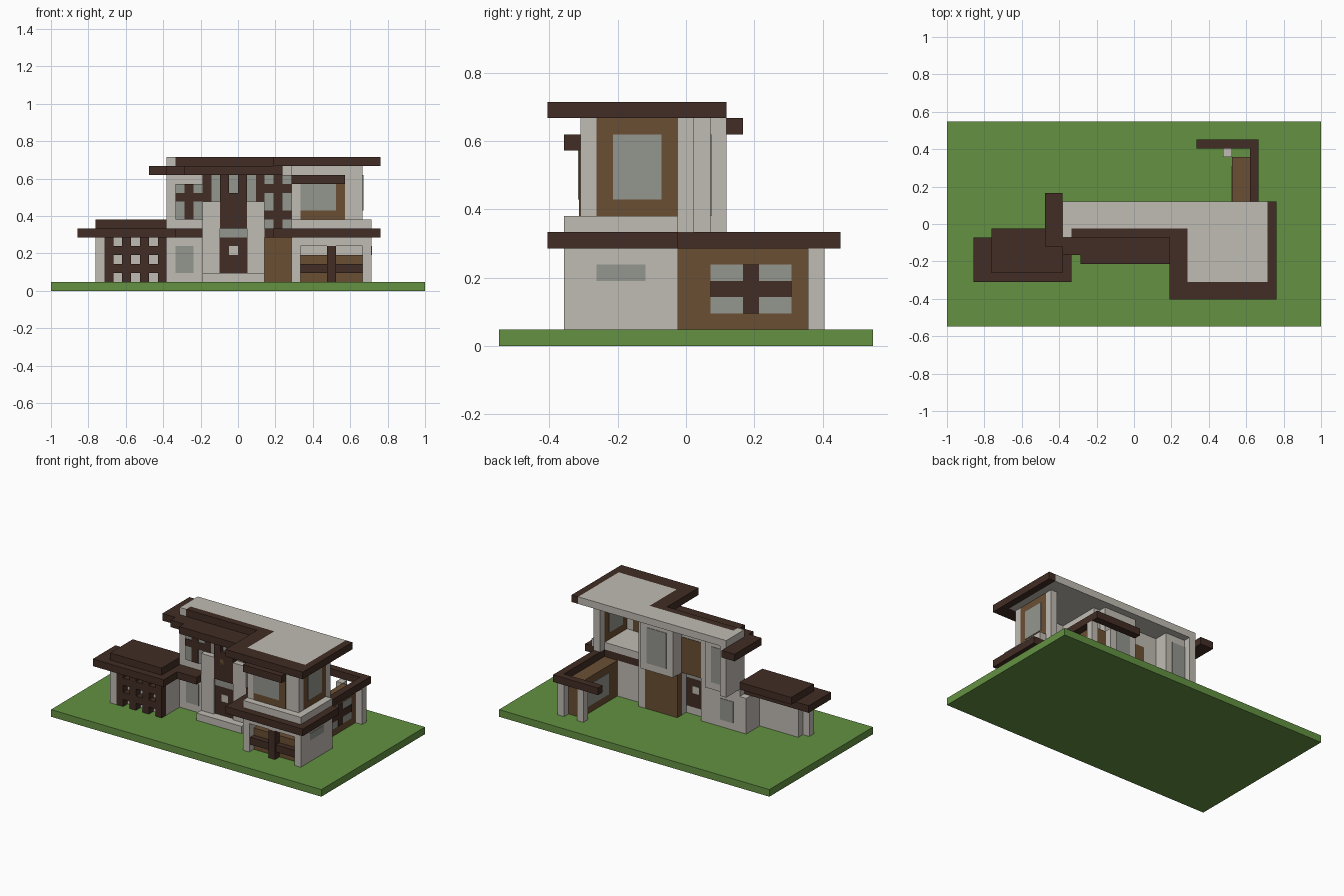
import bpy
import bmesh

if "Cube" in bpy.data.objects:
    bpy.data.objects.remove(bpy.data.objects["Cube"], do_unlink=True)

UNIT = 2 / 42      # the house is laid out on a block grid
WIDTH, DEPTH = 42, 23


def material(name, r, g, b):
    mat = bpy.data.materials.new(name)
    mat.use_nodes = True
    mat.diffuse_color = (r, g, b, 1)
    mat.node_tree.nodes["Principled BSDF"].inputs["Base Color"].default_value = (r, g, b, 1)
    return mat


grass = material("grass green", .125, .285, .054)
plaster = material("pale plaster", .53, .50, .455)
timber = material("dark timber", .054, .026, .018)
wood = material("brown wood", .147, .078, .034)
glass = material("grey glass", .295, .303, .273)


def box(name, mat, across, deep, high):
    """Box spanning grid ranges: across (x), deep (front to back), high (z)."""
    mesh = bpy.data.meshes.new(name)
    bm = bmesh.new()
    bmesh.ops.create_cube(bm, size=1)
    for v in bm.verts:
        v.co.x = (across[v.co.x > 0] - WIDTH / 2) * UNIT
        v.co.y = (deep[v.co.y > 0] - DEPTH / 2) * UNIT
        v.co.z = high[v.co.z > 0] * UNIT
    bm.to_mesh(mesh)
    bm.free()
    mesh.materials.append(mat)
    obj = bpy.data.objects.new(name, mesh)
    bpy.context.collection.objects.link(obj)
    return obj


def skin(name, mat, across, deep, high, layer=1):
    """Box slightly thickened along its thinnest direction, so it shows on both faces."""
    spans = [list(across), list(deep), list(high)]
    thin = min(spans, key=lambda s: s[1] - s[0])
    thin[0] -= .07 * layer
    thin[1] += .07 * layer
    return box(name, mat, *spans)


box("lawn", grass, (0, WIDTH), (0, DEPTH), (0, 1))

# Side pavilion with a timber lattice
box("pavilion_eave", timber, (3, 14), (5, 10), (6, 7))
box("pavilion_roof", timber, (5, 13), (6, 11), (7, 8))
box("pavilion_post", plaster, (5, 6), (6, 7), (1, 6))
box("pavilion_wall", plaster, (6, 13), (7, 8), (1, 6))
box("pavilion_end_wall", plaster, (12, 13), (8, 11), (1, 6))
for i in range(6, 13, 2):
    box("lattice_upright", timber, (i, i + 1), (6, 7), (1, 6))
for k in (2, 4):
    for i in (7, 9, 11):
        box("lattice_rail", timber, (i, i + 1), (6, 7), (k, k + 1))

# Lower left wall
box("lower_left_wall", plaster, (13, 17), (10, 11), (1, 7))
skin("lower_left_window", glass, (14, 16), (10, 11), (2, 5))
box("left_canopy", timber, (14, 17), (8, 10), (6, 7))

# Entrance tower
box("entrance_step", plaster, (17, 24), (8, 10), (1, 2))
for side, span in (("left", (17, 19)), ("right", (22, 24))):
    box(side + "_tower_pier", plaster, span, (9, 11), (1, 10))
box("front_door", timber, (19, 22), (9.3, 10), (2, 6))
skin("door_pane", plaster, (20, 21), (9.3, 10), (4, 5))
box("transom_window", glass, (19, 22), (9.3, 10), (6, 7))
box("tower_back_wall", plaster, (17, 22), (10, 11), (7, 14))
skin("tower_back_panel", wood, (19, 22), (10.5, 11), (7, 12))
box("tower_screen", timber, (19, 22), (9, 10), (7, 11))
skin("screen_inset", wood, (20, 21), (9, 10), (9, 10))
for i in (19, 21):
    box("screen_upright", timber, (i, i + 1), (9, 10), (11, 13))
box("screen_window", glass, (20, 21), (9.6, 10), (11, 13))
for slit, jamb in ((18, 17), (22, 23)):
    skin("slit_window", glass, (slit, slit + 1), (9.9, 10), (10, 13))
    skin("slit_jamb", timber, (jamb, jamb + 1), (9.9, 10), (10, 13), 2)

# Upper left room
box("upper_left_room", plaster, (13, 17), (10, 13), (7, 14))
box("upper_left_fin", plaster, (13, 14), (13, 14), (7, 14))
skin("upper_left_back_window", glass, (14, 16), (12.9, 13), (8, 13))
skin("upper_left_window", glass, (14, 17), (9.9, 10), (8, 12))
skin("upper_left_mullion", timber, (15, 16), (9.9, 10), (8, 12), 2)
skin("upper_left_transom", timber, (14, 17), (9.9, 10), (10, 11), 2)

# Middle bay: brown ground floor and a projecting upper room
box("middle_lower_wall", wood, (22, 27), (11, 12), (1, 7))
box("middle_front_wall", wood, (24, 27), (10, 11), (1, 6))
box("middle_upper_room", plaster, (22, 27), (10, 13), (7, 14))
skin("middle_back_window", glass, (23, 26), (12.9, 13), (8, 13))
skin("middle_window", glass, (24, 27), (9.9, 10), (7, 13))
skin("middle_mullion", timber, (25, 26), (9.9, 10), (7, 13), 2)
for k in (8, 11):
    skin("middle_transom", timber, (24, 27), (9.9, 10), (k, k + 1), 2)
box("middle_canopy", timber, (24, 25), (9, 10), (6, 7))
box("rear_corner_wall", plaster, (27, 28), (11, 12), (1, 14))

# Lower right room with an open front bay
box("lower_right_room", plaster, (27, 36), (6, 11), (1, 6))
for i in (27, 35):
    box("bay_pier", plaster, (i, i + 1), (4, 6), (1, 6))
box("bay_lintel", plaster, (28, 35), (4, 6), (5, 6))
box("bay_panel", wood, (28, 35), (5, 6), (1, 4))
box("bay_rail", timber, (28, 35), (4.2, 5), (2, 3))
box("bay_post", timber, (31, 32), (4, 5), (1, 5))
skin("lower_side_window", glass, (35.9, 36), (6, 9), (4, 5))
box("lower_right_eave", timber, (25, 37), (3, 11), (6, 7))
box("lower_right_parapet", plaster, (27, 36), (4, 11), (7, 8))

# Upper right room, open at the rear
box("upper_front_wall", plaster, (27, 35), (5, 6), (8, 14))
skin("upper_front_panel", wood, (28, 33), (5, 6), (8, 12))
skin("upper_front_window", glass, (28, 32), (5, 6), (9, 12), 2)
box("upper_front_ledge", timber, (27, 33), (4, 5), (12, 13))
box("upper_side_wall", wood, (34, 35), (6, 11), (8, 14))
skin("upper_side_window", glass, (34, 35), (7, 10), (9, 13))
box("upper_rear_post", plaster, (34, 35), (11, 12), (7, 14))
box("upper_inner_wall", plaster, (27, 28), (6, 11), (8, 14))

# Rear wing
box("wing_wall", wood, (32, 34), (11, 19), (1, 6))
skin("wing_window", glass, (32, 34), (13, 18), (2, 5)).name = "wing_window"
skin("wing_side_glass", glass, (33.95, 34), (13, 18), (2, 5))
skin("wing_inner_glass", glass, (32, 32.05), (13, 18), (2, 5))
skin("wing_mullion", timber, (33.9, 34), (15, 16), (2, 5), 2)
skin("wing_transom", timber, (33.9, 34), (13, 18), (3, 4), 2)
for i in (31, 34):
    box("wing_post", plaster, (i, i + 1), (19, 20), (1, 6))
box("wing_side_eave", timber, (34, 35), (11, 20), (6, 7))
box("wing_rear_eave", timber, (28, 35), (20, 21), (6, 7))

# Lower roof beams
box("left_beam", timber, (11, 13), (9, 15), (13, 14))
box("front_beam", timber, (13, 26), (8, 10), (13, 14))
box("front_beam_lip", timber, (15, 26), (7, 8), (13, 14))

# Main roof: pale slab with a timber rim
box("roof_slab", plaster, (13, 27), (11, 14), (14, 15))
box("roof_slab_end", plaster, (13, 14), (10, 11), (14, 15))
box("roof_slab_wide", plaster, (27, 36), (5, 14), (14, 15))
box("roof_rim_step", timber, (14, 25), (10, 11), (14, 15))
box("roof_rim_left", timber, (25, 27), (3, 11), (14, 15))
box("roof_rim_front", timber, (27, 37), (3, 5), (14, 15))
box("roof_rim_right", timber, (36, 37), (5, 14), (14, 15))
